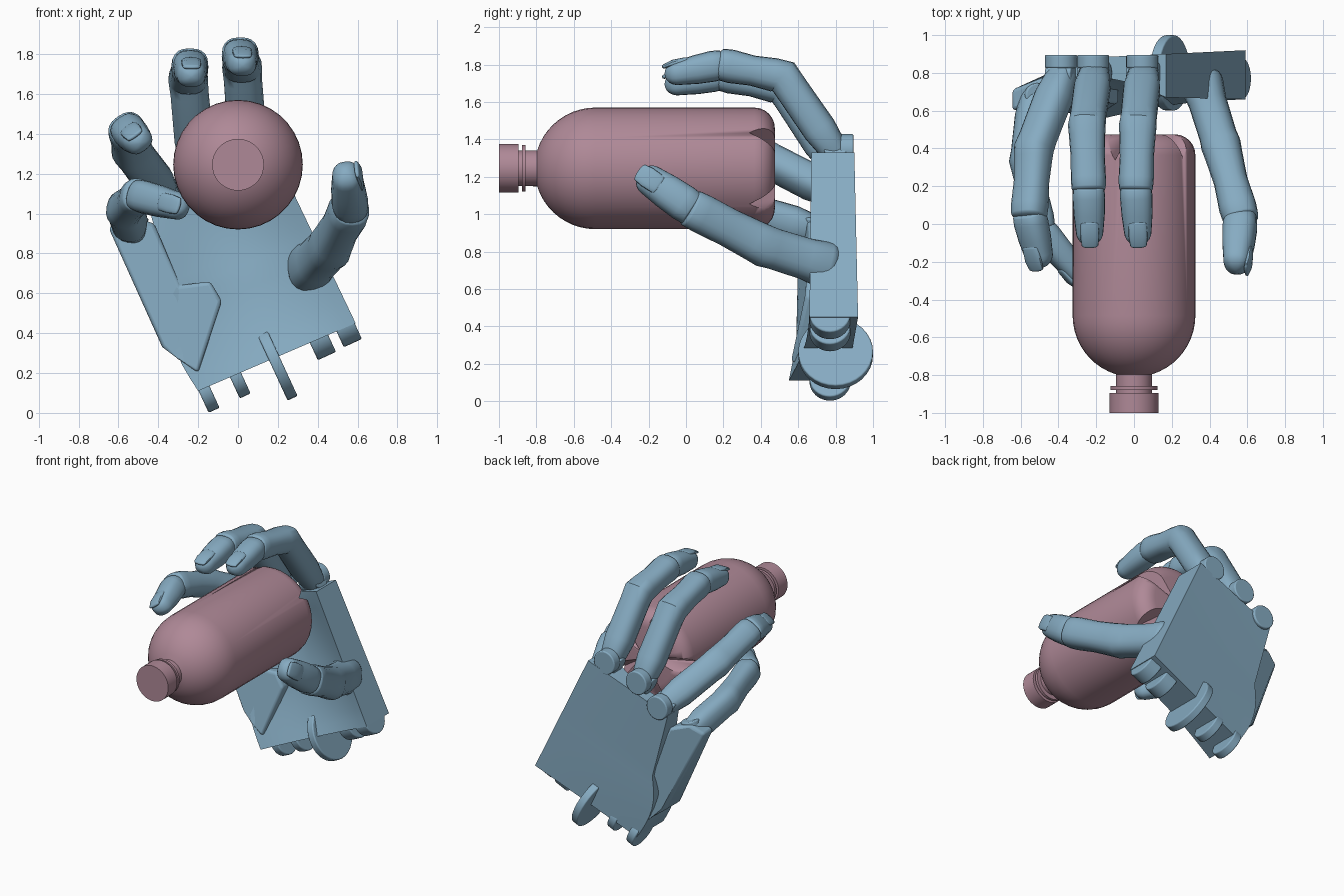
import bpy, bmesh, math
from mathutils import Vector as V, Matrix

if "Cube" in bpy.data.objects:
    bpy.data.objects.remove(bpy.data.objects["Cube"])

U, W, Y = V((-.42, 0, .91)).normalized(), V((.91, 0, .42)).normalized(), V((0, 1, 0))


def material(name, c):
    m = bpy.data.materials.new(name)
    m.diffuse_color = (*c, 1)
    m.use_nodes = True
    m.node_tree.nodes["Principled BSDF"].inputs["Base Color"].default_value = m.diffuse_color
    return m


HAND, PINK = material("blue", (.24, .41, .54)), material("pink", (.43, .25, .31))


def finish(name, bm, mat, bevel=0):
    bmesh.ops.remove_doubles(bm, verts=bm.verts, dist=1e-5)
    bmesh.ops.recalc_face_normals(bm, faces=bm.faces)
    me = bpy.data.meshes.new(name)
    bm.to_mesh(me)
    bm.free()
    ob = bpy.data.objects.new(name, me)
    bpy.context.collection.objects.link(ob)
    me.materials.append(mat)
    if bevel:
        mod = ob.modifiers.new("bevel", 'BEVEL')
        mod.width, mod.segments = bevel, 3
    bpy.ops.object.select_all(action='DESELECT')
    bpy.context.view_layer.objects.active = ob
    ob.select_set(True)
    bpy.ops.object.shade_smooth_by_angle(angle=math.radians(35))
    return ob


def loft(bm, rings):
    vs = [[bm.verts.new(p) for p in r] for r in rings]
    n = len(vs[0])
    for a, b in zip(vs, vs[1:]):
        for i in range(n):
            bm.faces.new((a[i], a[(i + 1) % n], b[(i + 1) % n], b[i]))
    bm.faces.new(vs[0])
    bm.faces.new(vs[-1])


def tube(name, stations, dorsal, caps=(.03, .03)):
    """Sweep a rounded section; stations are (point, half width, half height)."""
    pts = [s[0] for s in stations]
    tan = []
    for i in range(len(pts)):
        a, b = pts[max(i - 1, 0)], pts[min(i + 1, len(pts) - 1)]
        tan.append((b - a).normalized())
    full = [(p, t, w, h) for (p, w, h), t in zip(stations, tan)]
    for end, cap in ((0, caps[0]), (-1, caps[1])):
        p, t, w, h = full[end]
        extra = []
        for k in range(1, 6):
            a = k * math.pi / 2 / 5.4
            extra.append((p + t * cap * math.sin(a) * (1 if end else -1), t, w * math.cos(a), h * math.cos(a)))
        full = extra[::-1] + full if end == 0 else full + extra
    rings = []
    for p, t, w, h in full:
        s = t.cross(dorsal).normalized()
        n = s.cross(t)
        ring = []
        for k in range(20):
            c, d = math.cos(k * math.pi / 10), math.sin(k * math.pi / 10)
            ring.append(p + s * w * math.copysign(abs(c) ** .8, c) + n * h * math.copysign(abs(d) ** .8, d))
        rings.append(ring)
    bm = bmesh.new()
    loft(bm, rings)
    return finish(name, bm, HAND)


def disc(name, centre, axis, r, depth, bevel=.008):
    bm = bmesh.new()
    rot = axis.to_track_quat('Z', 'Y').to_matrix().to_4x4()
    bmesh.ops.create_cone(bm, cap_ends=True, segments=32, radius1=r, radius2=r, depth=depth,
                          matrix=Matrix.Translation(centre) @ rot)
    return finish(name, bm, HAND, bevel)


def slab(name, pts, bevel=.02):
    """Solid from an outline of (x, z, front y, back y)."""
    bm = bmesh.new()
    loft(bm, [[(x, f, z) for x, z, f, b in pts], [(x, b, z) for x, z, f, b in pts]])
    return finish(name, bm, HAND, bevel)


# bottle, turned about the y axis
prof = [(-1, 0.001), (-1, .13), (-.895, .13), (-.895, .095), (-.878, .095), (-.878, .125),
        (-.858, .125), (-.858, .095)]
prof += [(-.485 - .325 * math.cos(a), .325 * math.sin(a)) for a in [.3 + i * (math.pi / 2 - .3) / 10 for i in range(11)]]
prof += [(.365 + .11 * math.sin(a), .215 + .11 * math.cos(a)) for a in [i * math.pi / 12 for i in range(7)]]
prof += [(.475, .001)]
bm = bmesh.new()
loft(bm, [[(r * math.cos(k * math.pi / 18), y, 1.245 + r * math.sin(k * math.pi / 18)) for k in range(36)]
          for y, r in prof])
bottle = finish("bottle", bm, PINK)

# five notches in the bottle base
for k in range(5):
    a = math.radians(36 + 72 * k)
    d = V((math.cos(a), 0, math.sin(a)))
    rot = Matrix((d.cross(Y), Y, d)).transposed().to_4x4()
    bm = bmesh.new()
    bmesh.ops.create_cone(bm, cap_ends=True, segments=4, radius1=0, radius2=.2, depth=.4,
                          matrix=Matrix.Translation(V((0, .475, 1.245)) + d * .25) @ rot @ Matrix.Diagonal((.55, 1, 1, 1)))
    cutter = finish("notch_cutter", bm, PINK)
    cutter.hide_render = True
    mod = bottle.modifiers.new("notch", 'BOOLEAN')
    mod.operation, mod.object, mod.solver = 'DIFFERENCE', cutter, 'EXACT'
    bpy.context.view_layer.objects.active = bottle
    bpy.ops.object.modifier_move_to_index(modifier=mod.name, index=0)
    bpy.ops.object.modifier_apply(modifier=mod.name)
    bpy.data.objects.remove(cutter)

# palm: dished front, flat back
corners = [(-.2, .11, .55, .86), (.59, .45, .66, .92), (.17, 1.33, .67, .9), (-.46, 1.08, .74, .87)]
N = 16


def palm_point(i, j, back):
    s, t = i / N, j / N
    wts = ((1 - s) * (1 - t), s * (1 - t), s * t, (1 - s) * t)
    x, z, f, b = (sum(w * c[k] for w, c in zip(wts, corners)) for k in range(4))
    x -= .06 * (1 - s) * math.sin(math.pi * min(t * 2, 1)) 
    f += .09 * math.sin(math.pi * s) * math.sin(math.pi * min(1, t + .05)) ** .7
    f += .12 * math.sin(math.pi * s) * max(0, t - .45)
    return (x, b if back else f, z)


bm = bmesh.new()
grid = [[[bm.verts.new(palm_point(i, j, b)) for j in range(N + 1)] for i in range(N + 1)] for b in (0, 1)]
for g in grid:
    for i in range(N):
        for j in range(N):
            bm.faces.new((g[i][j], g[i + 1][j], g[i + 1][j + 1], g[i][j + 1]))
rim = [(i, 0) for i in range(N)] + [(N, j) for j in range(N)] + [(i, N) for i in range(N, 0, -1)] + [(0, j) for j in range(N, 0, -1)]
for (a, b), (c, d) in zip(rim, rim[1:] + rim[:1]):
    bm.faces.new((grid[0][a][b], grid[0][c][d], grid[1][c][d], grid[1][a][b]))
finish("palm", bm, HAND)

# outer metacarpal under the little finger
slab("little_finger_metacarpal", [(-.38, .33, .6, .8), (-.65, .93, .6, .71), (-.55, .99, .62, .75),
                                  (-.42, .95, .66, .8), (-.29, .64, .66, .86), (-.14, .66, .64, .84),
                                  (-.08, .56, .64, .84), (-.2, .2, .56, .84), (-.3, .27, .57, .84)])

# wrist lugs and the large wrist disc
for i, (x, z) in enumerate([(-.166, .113), (-.01, .185), (.4, .385), (.53, .45)]):
    disc(f"wrist_lug_{i}", V((x, .77, z)), W, .11, .06 if i < 2 else .1)
disc("wrist_disc", V((.19, .8, .255)), W, .2, .055)

# fingers: knuckle, two joints, tip, then back-of-finger direction, half width, half height
fingers = {
    "index": ([(.05, .80, 1.33), (.02, .52, 1.735), (.01, .19, 1.80), (.02, -.04, 1.755)], (0, .3, 1), .096, .09),
    "middle": ([(-.21, .80, 1.25), (-.25, .52, 1.675), (-.24, .19, 1.745), (-.235, -.04, 1.70)], (0, .3, 1), .096, .09),
    "ring": ([(-.38, .79, 1.11), (-.53, .40, 1.31), (-.555, .05, 1.42), (-.505, -.16, 1.37)], (-.6, .2, .8), .098, .09),
    "little": ([(-.53, .68, .92), (-.57, .34, 1.02), (-.50, -.02, 1.09), (-.31, -.25, 1.04)], (-.9, -.3, .25), .092, .085),
    "thumb": ([(.36, .74, .73), (.46, .42, .83), (.565, .03, 1.03), (.545, -.19, 1.18)], (1, 0, .1), .11, .1)}
for name, (pts, dorsal, w, h) in fingers.items():
    k, p, d, tip = map(V, pts)
    dorsal = V(dorsal).normalized()
    base = 1.15 if name == "thumb" else .82
    tube(name + "_body", [(k, w * base, h * base), (k.lerp(p, .3), w * 1.02, h * 1.02), (k.lerp(p, .85), w, h), (p, w * 1.04, h * 1.06),
                          (p.lerp(d, .15), w, h), (p.lerp(d, .5), w * .94, h * .9), (p.lerp(d, .85), w * .97, h), (d, w * .94, h * .95)],
         dorsal, (.08 if name == "thumb" else .02, .03))
    tube(name + "_tip", [(d, w * .86, h * .86), (d.lerp(tip, .2), w * .9, h * .92), (d.lerp(tip, .6), w * .86, h * .86),
                         (tip, w * .76, h * .72)], dorsal, (.02, .075))
    t = (tip - d).normalized()
    n = (dorsal - t * dorsal.dot(t)).normalized()
    c = tip + n * h * .64
    tube(name + "_nail", [(c - t * .05, w * .5, .018), (c + t * .02, w * .52, .018), (c + t * .065 - n * .008, w * .46, .012)], n, (.02, .015))
    if name != "thumb":
        # hinge pin and the rounded scallop of the palm edge behind it
        side = t.cross(dorsal).normalized() if name == "little" else W
        disc(name + "_hinge", k, side, .065, .15)
        if name != "little":
            disc(name + "_knuckle_lug", k + V((0, .86 - k.y, 0)) + U * .015, Y, .085, .07)
